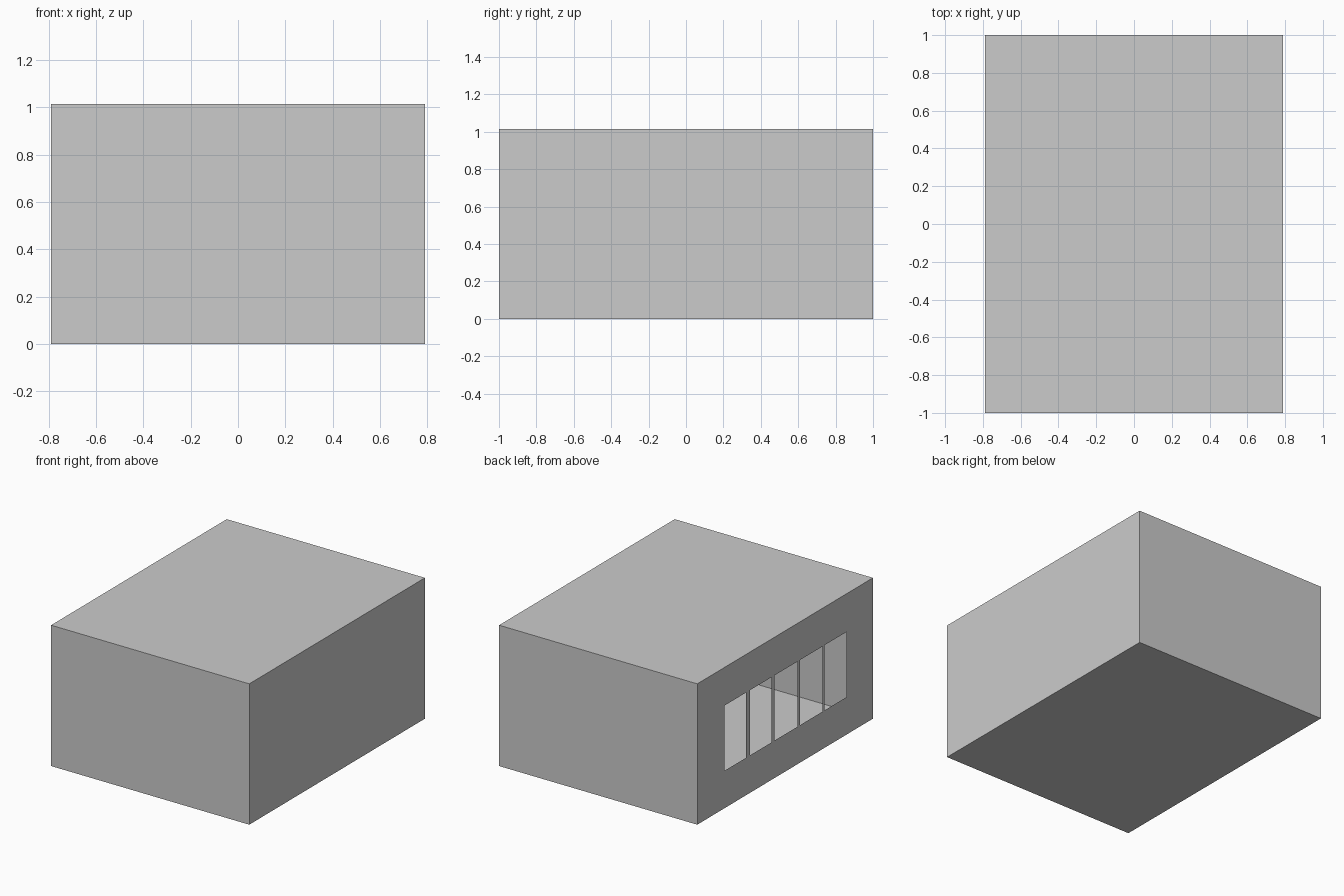
import bpy, bmesh

if "Cube" in bpy.data.objects:
    bpy.data.objects.remove(bpy.data.objects["Cube"])

X, Y, H = 0.79, 1.0, 1.015
WINDOW_Z = (0.27, 0.74)
WINDOWS_Y = [(-0.70, -0.45), (-0.425, -0.17), (-0.14, 0.12), (0.155, 0.40), (0.445, 0.69)]


def finish(name, bm):
    bmesh.ops.remove_doubles(bm, verts=bm.verts, dist=1e-5)
    mesh = bpy.data.meshes.new(name)
    bm.to_mesh(mesh)
    bm.free()
    obj = bpy.data.objects.new(name, mesh)
    bpy.context.collection.objects.link(obj)
    return obj


# Thin-sheet room shell: floor, roof, front, back and right wall
bm = bmesh.new()
bmesh.ops.create_cube(bm, size=1)
for v in bm.verts:
    v.co = (v.co.x * 2 * X, v.co.y * 2 * Y, (v.co.z + 0.5) * H)
left = [f for f in bm.faces if f.normal.x < -0.9 or f.calc_center_median().x < -X + 0.01]
bmesh.ops.delete(bm, geom=left, context='FACES_ONLY')
finish("room_shell", bm)

# Left wall: grid of panels leaving the five window openings empty
bm = bmesh.new()
ys = [-Y] + [y for w in WINDOWS_Y for y in w] + [Y]
zs = [0, *WINDOW_Z, H]
for i, (y0, y1) in enumerate(zip(ys, ys[1:])):
    for j, (z0, z1) in enumerate(zip(zs, zs[1:])):
        if i % 2 == 1 and j == 1:
            continue
        corners = [(y0, z0), (y0, z1), (y1, z1), (y1, z0)]
        bm.faces.new([bm.verts.new((-X, y, z)) for y, z in corners])
bmesh.ops.recalc_face_normals(bm, faces=bm.faces)
for f in bm.faces:
    f.normal_update()
    if f.normal.x > 0:
        f.normal_flip()
finish("window_wall", bm)
